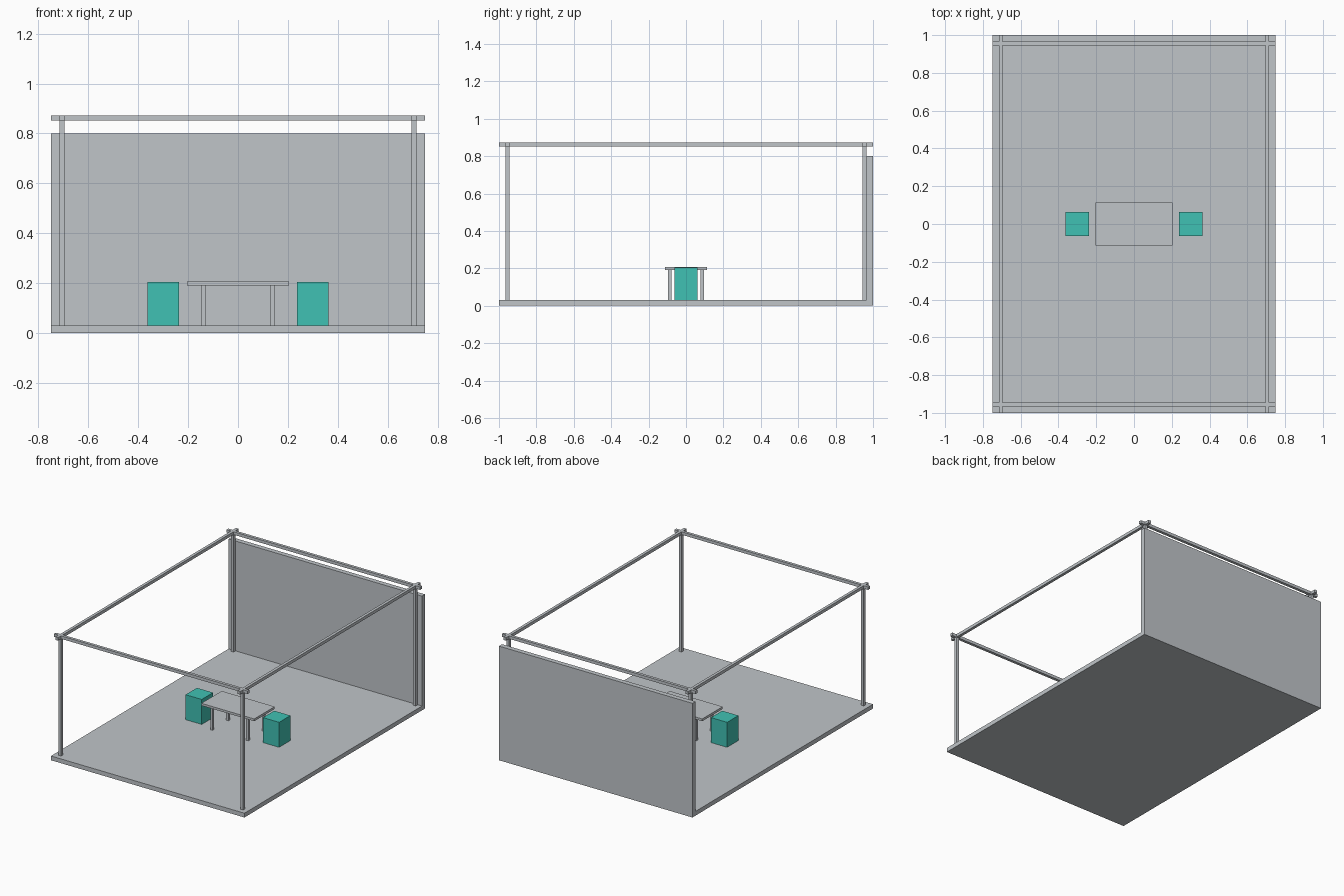
import bpy
import bmesh

if "Cube" in bpy.data.objects:
    bpy.data.objects.remove(bpy.data.objects["Cube"])


def srgb(r, g, b):
    lin = lambda c: c / 12.92 if c <= 0.04045 else ((c + 0.055) / 1.055) ** 2.4
    return tuple(lin(c / 255) for c in (r, g, b)) + (1.0,)


def material(name, rgb):
    m = bpy.data.materials.new(name)
    m.diffuse_color = srgb(*rgb)
    m.use_nodes = True
    m.node_tree.nodes["Principled BSDF"].inputs["Base Color"].default_value = m.diffuse_color
    return m


grey = material("light_grey", (192, 197, 201))
teal = material("teal", (64, 193, 179))


def box(name, lo, hi, mat):
    """Axis-aligned box between two corners."""
    bm = bmesh.new()
    bmesh.ops.create_cube(bm, size=1.0)
    for v in bm.verts:
        v.co = [(h - l) * c for l, h, c in zip(lo, hi, v.co)]
    mesh = bpy.data.meshes.new(name)
    bm.to_mesh(mesh)
    bm.free()
    mesh.materials.append(mat)
    ob = bpy.data.objects.new(name, mesh)
    ob.location = [(l + h) / 2 for l, h in zip(lo, hi)]
    bpy.context.collection.objects.link(ob)
    return ob


FLOOR = 0.03             # floor top
RAIL_Z, TOP_Z = 0.852, 0.873
PX, PY, R = 0.706, 0.955, 0.01   # post centres and half thickness

# Floor slab and back wall
box("floor", (-0.75, -1, 0), (0.75, 1, FLOOR), grey)
box("back_wall", (-0.75, 0.966, FLOOR), (0.75, 1, 0.8), grey)

sides = ((-1, "left"), (1, "right"))
ends = ((-1, "front"), (1, "back"))

# Overhead rails, crossing at the corners
for s, n in sides:
    box(n + "_rail", (s * PX - R, -1, RAIL_Z), (s * PX + R, 1, TOP_Z), grey)
for e, n in ends:
    box(n + "_rail", (-0.75, e * PY - R, RAIL_Z), (0.75, e * PY + R, TOP_Z), grey)

# Corner posts and table legs
LX, LY, L = 0.138, 0.087, 0.0085
for s, sn in sides:
    for e, en in ends:
        box(f"{en}_{sn}_post", (s * PX - R, e * PY - R, FLOOR),
            (s * PX + R, e * PY + R, RAIL_Z), grey)
        box(f"{en}_{sn}_table_leg", (s * LX - L, e * LY - L, FLOOR),
            (s * LX + L, e * LY + L, 0.19), grey)

# Table top
box("table_top", (-0.205, -0.113, 0.19), (0.205, 0.113, 0.206), grey)

# Block stools at either end of the table
for s, n in sides:
    box(n + "_stool", (s * 0.3 - 0.0625, -0.0625, FLOOR),
        (s * 0.3 + 0.0625, 0.0625, 0.205), teal)
